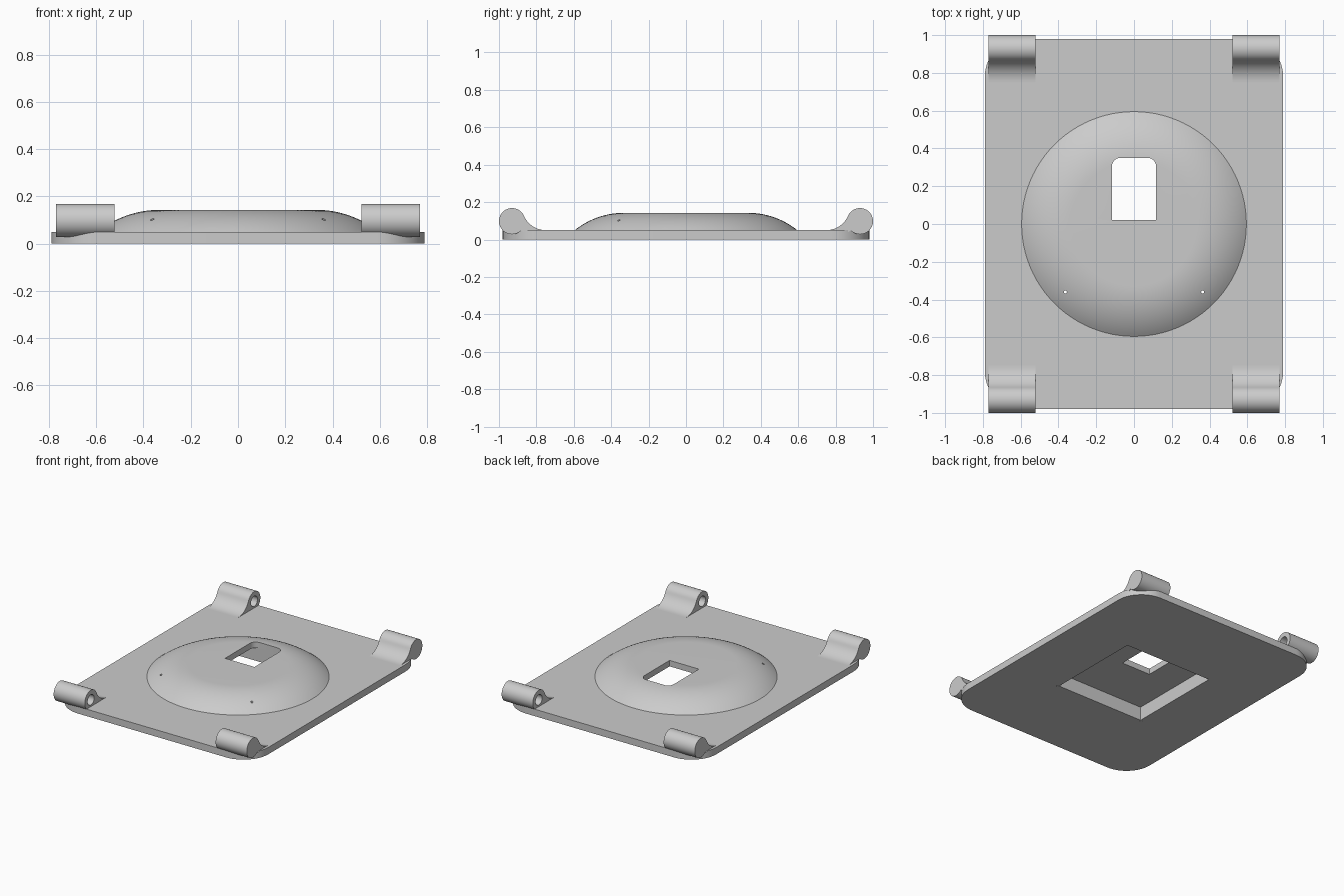
import bpy
import bmesh
from math import sin, cos, pi, asin, atan2, hypot, radians

if "Cube" in bpy.data.objects:
    bpy.data.objects.remove(bpy.data.objects["Cube"])

grey = bpy.data.materials.new("plain_grey")
grey.use_nodes = True
grey.diffuse_color = (0.6, 0.6, 0.6, 1)
grey.node_tree.nodes["Principled BSDF"].inputs["Base Color"].default_value = (0.6, 0.6, 0.6, 1)


def arc(cx, cy, r, a0, a1, n):
    """Points on an arc from angle a0 to a1, both ends included."""
    return [(cx + r * cos(a0 + (a1 - a0) * i / n),
             cy + r * sin(a0 + (a1 - a0) * i / n)) for i in range(n + 1)]


def finish(name, bm):
    bmesh.ops.recalc_face_normals(bm, faces=bm.faces)
    mesh = bpy.data.meshes.new(name)
    bm.to_mesh(mesh)
    bm.free()
    mesh.materials.append(grey)
    obj = bpy.data.objects.new(name, mesh)
    bpy.context.collection.objects.link(obj)
    return obj


def prism(name, points, place, direction):
    """Extrude a flat outline; place maps outline points to 3D."""
    bm = bmesh.new()
    face = bm.faces.new([bm.verts.new(place(u, v)) for u, v in points])
    new = bmesh.ops.extrude_face_region(bm, geom=[face])["geom"]
    bmesh.ops.translate(bm, vec=direction,
                        verts=[g for g in new if isinstance(g, bmesh.types.BMVert)])
    return finish(name, bm)


def upright(name, points, z0, z1):
    return prism(name, points, lambda x, y: (x, y, z0), (0, 0, z1 - z0))


def lathe(name, profile, steps):
    bm = bmesh.new()
    verts = [bm.verts.new((r, 0, z)) for r, z in profile]
    edges = [bm.edges.new(pair) for pair in zip(verts, verts[1:])]
    bmesh.ops.spin(bm, geom=verts + edges, cent=(0, 0, 0), axis=(0, 0, 1),
                   angle=2 * pi, steps=steps)
    bmesh.ops.remove_doubles(bm, verts=bm.verts, dist=1e-5)
    return finish(name, bm)


def combine(target, other, operation):
    mod = target.modifiers.new("combine", "BOOLEAN")
    mod.object, mod.operation, mod.solver = other, operation, "EXACT"
    bpy.context.view_layer.objects.active = target
    bpy.ops.object.modifier_apply(modifier=mod.name)
    bpy.data.objects.remove(other)


def smooth(obj):
    bpy.ops.object.select_all(action="DESELECT")
    obj.select_set(True)
    bpy.context.view_layer.objects.active = obj
    bpy.ops.object.shade_smooth_by_angle(angle=radians(25))


# Base plate with rounded corners
W, L, T, R = 0.79, 0.98, 0.05, 0.2
outline = []
for k, (sx, sy) in enumerate([(1, 1), (-1, 1), (-1, -1), (1, -1)]):
    outline += arc(sx * (W - R), sy * (L - R), R, k * pi / 2, (k + 1) * pi / 2, 16)
base = upright("base_plate", outline, 0, T)

# Low dome with a flat top and curved shoulder
TOP, FLAT, RIM = 0.143, 0.33, 0.595
rise, run = TOP - T, RIM - FLAT
bend = (rise ** 2 + run ** 2) / (2 * rise)
shoulder = arc(FLAT, TOP - bend, bend, pi / 2, pi / 2 - asin(run / bend), 16)
dome = lathe("dome", [(0, TOP)] + shoulder + [(RIM, 0.02), (0, 0.02)], 96)
combine(base, dome, "UNION")

# Square pocket underneath
H = 0.355
combine(base, upright("pocket", [(-H, -H), (H, -H), (H, H), (-H, H)], -0.1, 0.1), "DIFFERENCE")

# Window with two rounded corners
w, c = 0.117, 0.045
window = [(-w, 0.02), (w, 0.02)] + arc(w - c, 0.35 - c, c, 0, pi / 2, 8) \
    + arc(c - w, 0.35 - c, c, pi / 2, pi, 8)
combine(base, upright("window", window, -0.1, 0.3), "DIFFERENCE")

# Two pin holes
for s in (-1, 1):
    pin = upright("pin", arc(s * 0.363, -0.36, 0.008, 0, 2 * pi * 11 / 12, 11), -0.1, 0.3)
    combine(base, pin, "DIFFERENCE")
smooth(base)

# Hinge lugs: barrel profile running into the plate with a fillet
CY, CZ, BR = 0.93, 0.098, 0.07
FY = 0.75
h = CZ - T
F = ((CY - FY) ** 2 + h * h - BR * BR) / (2 * (BR + h))
lean = atan2(CZ - T - F, CY - FY)
profile = arc(FY, T + F, F, -pi / 2, lean, 14)
profile += arc(CY, CZ, BR, lean + pi, -3 * pi / 4, 40)[1:]
profile += [(0.86, 0.035), (FY, 0.035)]
X0, X1 = 0.522, 0.77
for sx, side in ((1, "left"), (-1, "right")):
    for sy, end in ((-1, "front"), (1, "back")):
        lug = prism(f"{end}_{side}_hinge_lug", profile,
                    lambda y, z: (sx * X0, sy * y, z), (sx * (X1 - X0), 0, 0))
        # Blind pin socket on the inner end
        socket = prism("socket", arc(CY, CZ, 0.037, 0, 2 * pi * 31 / 32, 31),
                       lambda y, z: (sx * (X0 - 0.05), sy * y, z), (sx * 0.23, 0, 0))
        combine(lug, socket, "DIFFERENCE")
        smooth(lug)
